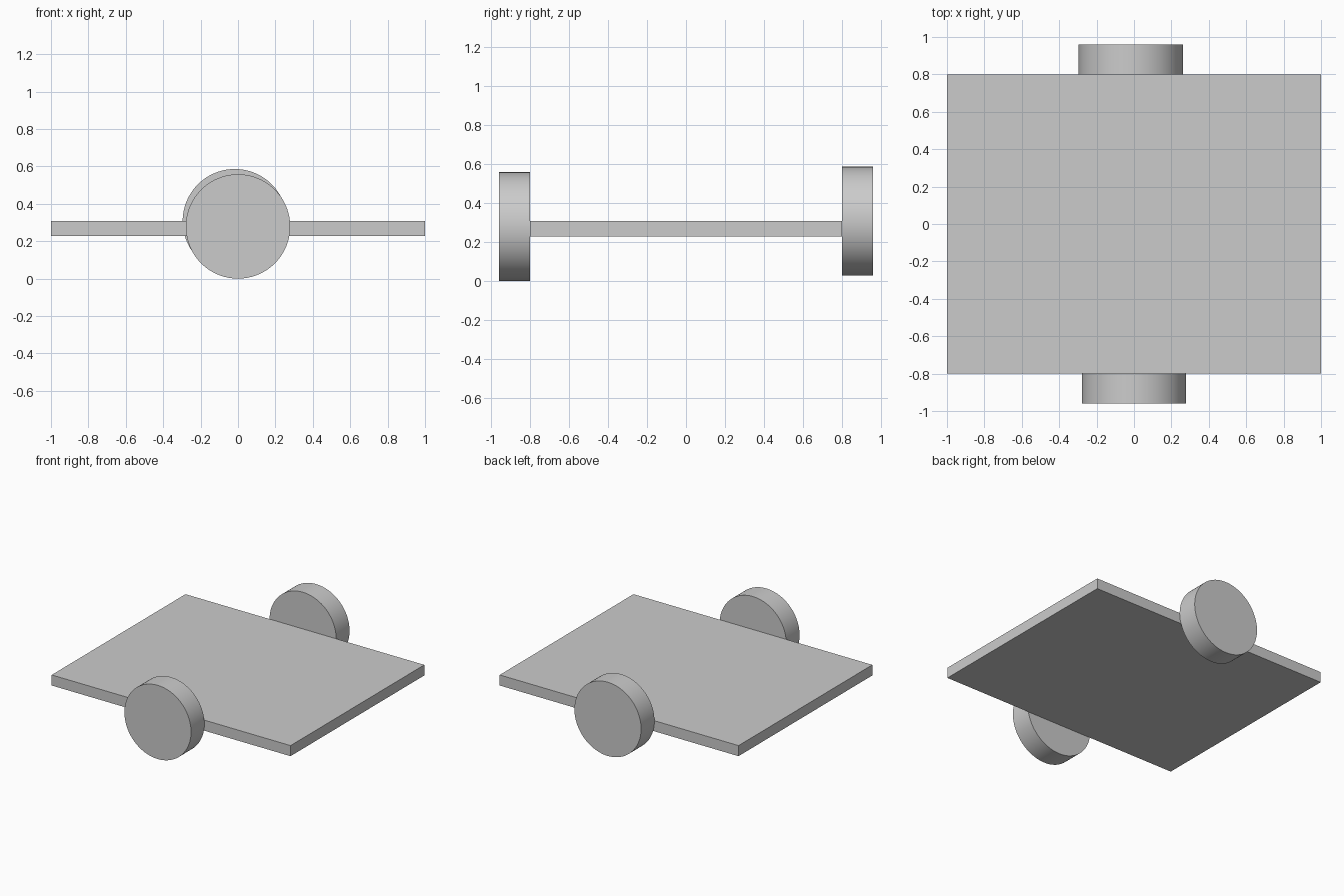
import bpy
import math

cube = bpy.data.objects.get("Cube")
if cube:
    bpy.data.objects.remove(cube, do_unlink=True)

grey = bpy.data.materials.new("light_grey")
grey.use_nodes = True
colour = (0.6, 0.6, 0.6, 1)
grey.diffuse_color = colour
grey.node_tree.nodes["Principled BSDF"].inputs["Base Color"].default_value = colour


def finish(name):
    obj = bpy.context.object
    obj.name = name
    obj.data.materials.append(grey)
    return obj


# Flat rectangular deck
bpy.ops.mesh.primitive_cube_add(size=1, location=(0, 0, 0.268))
deck = finish("deck")
deck.scale = (2, 1.6, 0.08)
bpy.ops.object.transform_apply(location=False, rotation=False, scale=True)


# Wheels against the front and back edges, the back one slightly offset
def wheel(name, x, y, z):
    bpy.ops.mesh.primitive_cylinder_add(
        vertices=96, radius=0.279, depth=0.16,
        location=(x, y, z), rotation=(math.pi / 2, 0, 0))
    finish(name)
    bpy.ops.object.shade_smooth_by_angle(angle=math.radians(30))


wheel("front_wheel", 0, -0.88, 0.279)
wheel("back_wheel", -0.017, 0.88, 0.307)
